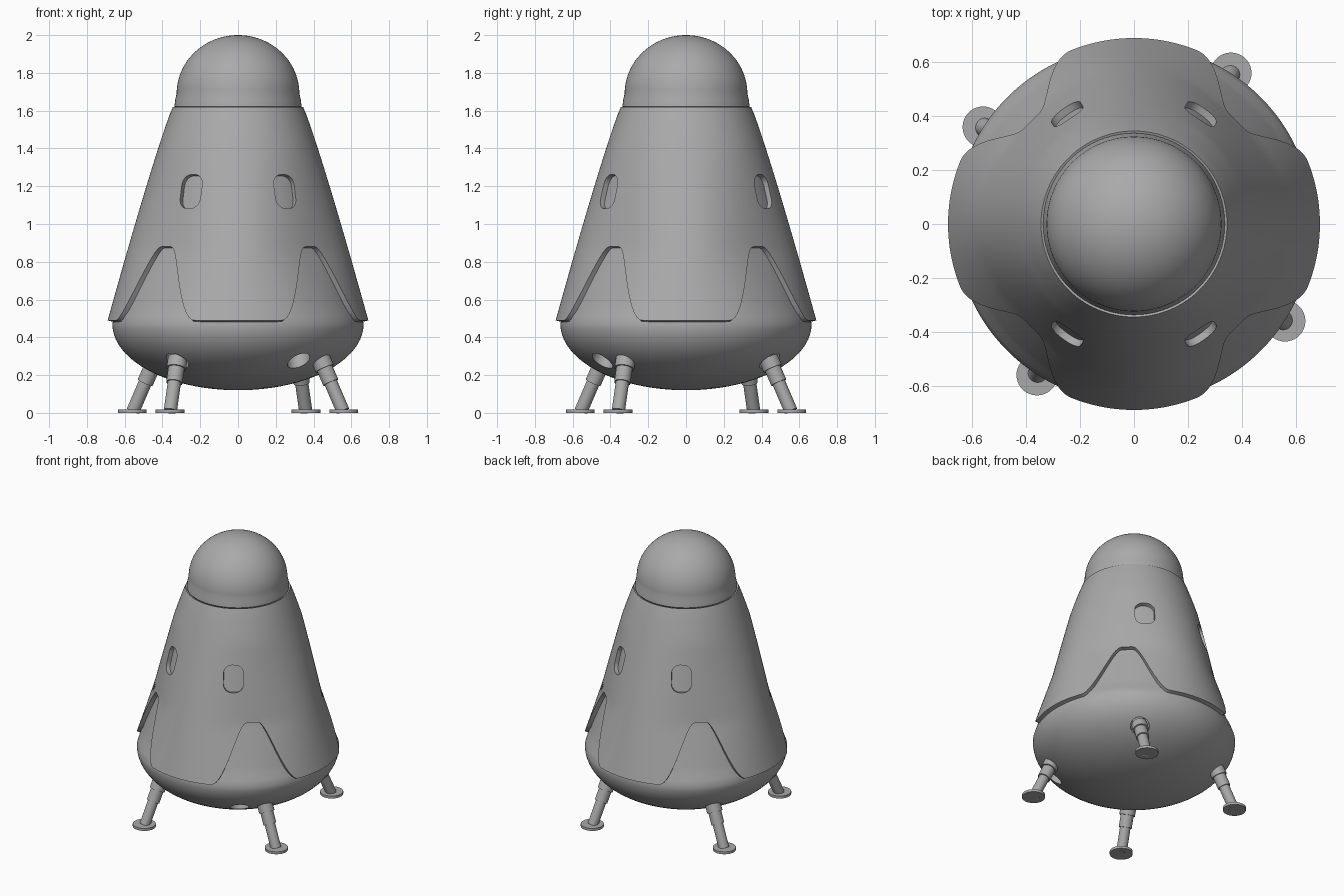
import bpy, bmesh
from math import sin, cos, pi, radians, sqrt, degrees, atan2
from mathutils import Vector, Matrix

if "Cube" in bpy.data.objects:
    bpy.data.objects.remove(bpy.data.objects["Cube"])

grey = bpy.data.materials.new("hull_grey")
grey.use_nodes = True
grey.diffuse_color = (0.4, 0.4, 0.4, 1)
grey.node_tree.nodes["Principled BSDF"].inputs["Base Color"].default_value = (0.4, 0.4, 0.4, 1)

SEG = 192
TOP = 1.62
BOTTOM = 0.49


def make(name, bm):
    """Turn a bmesh into a named object."""
    bmesh.ops.recalc_face_normals(bm, faces=bm.faces)
    mesh = bpy.data.meshes.new(name)
    bm.to_mesh(mesh)
    bm.free()
    mesh.materials.append(grey)
    ob = bpy.data.objects.new(name, mesh)
    bpy.context.collection.objects.link(ob)
    return ob


def activate(ob):
    bpy.ops.object.select_all(action='DESELECT')
    ob.select_set(True)
    bpy.context.view_layer.objects.active = ob


def smooth(ob):
    activate(ob)
    bpy.ops.object.shade_smooth_by_angle(angle=radians(32))


def loft(name, rows, point, seg=SEG, caps=False):
    """Skin rings of points; point(row, angle) gives each position."""
    bm = bmesh.new()
    rings = [[bm.verts.new(point(r, 2 * pi * i / seg)) for i in range(seg)] for r in rows]
    for a, b in zip(rings, rings[1:]):
        for i in range(seg):
            j = (i + 1) % seg
            bm.faces.new((a[i], a[j], b[j], b[i]))
    if caps:
        bm.faces.new(rings[0])
        bm.faces.new(rings[-1])
    return make(name, bm)


def polar(r, a, z):
    return Vector((r * cos(a), r * sin(a), z))


def hull_radius(z, a):
    """Slightly bulging cone, flattened on the diagonals."""
    t = max(0, (TOP - z) / (TOP - BOTTOM))
    if z > 0.87:
        flat = 0.04 * max(0, (1.4 - z) / 0.53)
    else:
        flat = 0.01 + 0.03 * max(0, (z - BOTTOM) / 0.38)
    return 0.345 + 0.345 * t ** 0.91 - flat * sin(2 * a) ** 2


def skirt_edge(a):
    """Lower edge of the shell, arched over each diagonal."""
    d = degrees(a) % 90
    d = min(d, 90 - d)
    t = min(1, max(0, (d - 20) / 21))
    return BOTTOM + 0.39 * t * t * (3 - 2 * t)


def cut(ob, cutters):
    """Subtract the cutters, then discard them."""
    for c in cutters:
        c.hide_render = True
        mod = ob.modifiers.new("cut", 'BOOLEAN')
        mod.operation = 'DIFFERENCE'
        mod.solver = 'EXACT'
        mod.object = c
    activate(ob)
    for mod in list(ob.modifiers):
        bpy.ops.object.modifier_apply(modifier=mod.name)
    for c in cutters:
        bpy.data.objects.remove(c)


# Outer shell with arched skirt
def shell_point(t, a):
    low = skirt_edge(a)
    z = low + (TOP - low) * t
    return polar(hull_radius(z, a), a, z)


shell = loft("outer_shell", [i / 24 for i in range(25)], shell_point)
mod = shell.modifiers.new("thickness", 'SOLIDIFY')
mod.thickness = 0.028
mod.offset = -1

# Rounded window openings, the inner hull forms the panes
windows = []
for sx in (-1, 1):
    for sy in (-1, 1):
        a = atan2(0.41 * sy, 0.25 * sx)
        bm = bmesh.new()
        bmesh.ops.create_cube(bm, size=1)
        bmesh.ops.scale(bm, vec=(0.24, 0.13, 0.185), verts=bm.verts)
        along = [e for e in bm.edges if abs((e.verts[0].co - e.verts[1].co).x) > 0.1]
        bmesh.ops.bevel(bm, geom=along, offset=0.055, segments=8, affect='EDGES', profile=0.5)
        place = Matrix.Translation(polar(0.49, a, 1.175)) @ Matrix.Rotation(a, 4, 'Z') \
            @ Matrix.Rotation(radians(-16), 4, 'Y')
        bmesh.ops.transform(bm, matrix=place, verts=bm.verts)
        windows.append(make("window_cutter", bm))
cut(shell, windows)
smooth(shell)


# Inner hull: elliptical bowl below, inset cone above
def core_point(s, a):
    if s <= 1:
        return polar(0.665 * sin(s * pi / 2), a, 0.47 - 0.35 * cos(s * pi / 2))
    z = 0.47 + (1.59 - 0.47) * (s - 1)
    r = hull_radius(z, a) - 0.03
    blend = min(1, (z - 0.47) / 0.06)
    return polar(0.665 * (1 - blend) + r * blend, a, z)


rows = [0.02 + 0.98 * i / 20 for i in range(21)] + [1 + i / 28 for i in range(1, 29)]
core = loft("inner_hull", rows, core_point, caps=True)

# Leg axis, shared by legs and their sockets
foot = Vector((-0.36, -0.56, 0))
hip = Vector((-0.32, -0.44, 0.28))
axis = (hip - foot).normalized()


def on_axis(z):
    return foot + axis * (z / axis.z)


def tube(name, z0, z1, r, turn=Matrix.Identity(4), seg=32):
    """Cylinder between two heights along the leg axis."""
    p, q = on_axis(z0), on_axis(z1)
    spin = Vector((0, 0, 1)).rotation_difference(axis).to_matrix().to_4x4()
    bm = bmesh.new()
    bmesh.ops.create_cone(bm, cap_ends=True, segments=seg, radius1=r, radius2=r,
                          depth=(q - p).length,
                          matrix=turn @ Matrix.Translation((p + q) / 2) @ spin)
    return make(name, bm)


# Leg sockets in the bowl
sockets = []
for sx, sy in ((1, 1), (-1, 1), (-1, -1)):
    flip = Matrix.Diagonal((sx, sy, 1, 1))
    sockets.append(tube("socket_cutter", 0.1, 0.36, 0.062, flip))
cut(core, sockets)
smooth(core)

# Nose dome
dome_rows = [(0.318, 1.60), (0.337, 1.623), (0.332, 1.66)]
dome_rows += [(0.325 * cos(i * pi / 48), 1.69 + 0.31 * sin(i * pi / 48)) for i in range(24)]
dome_rows.append((0.002, 2.0))
smooth(loft("nose_dome", dome_rows, lambda p, a: polar(p[0], a, p[1]), seg=96, caps=True))

# Four telescopic legs with round feet
for n in range(4):
    turn = Matrix.Rotation(n * pi / 2, 4, 'Z')
    for part, z0, z1, r in (("strut", 0.01, 0.2, 0.035), ("sleeve", 0.16, 0.26, 0.043),
                            ("collar", 0.235, 0.40, 0.052)):
        if part == "collar":
            z1 = 0.29 if n != 3 else 0.36
        smooth(tube(f"leg_{part}_{n + 1}", z0, z1, r, turn))
    smooth(tube(f"leg_upper_{n + 1}", 0.25, 0.4, 0.04, turn))
    bm = bmesh.new()
    bmesh.ops.create_cone(bm, cap_ends=True, segments=40, radius1=0.076, radius2=0.076, depth=0.018,
                          matrix=turn @ Matrix.Translation(foot + Vector((0, 0, 0.009))))
    smooth(make(f"foot_pad_{n + 1}", bm))
